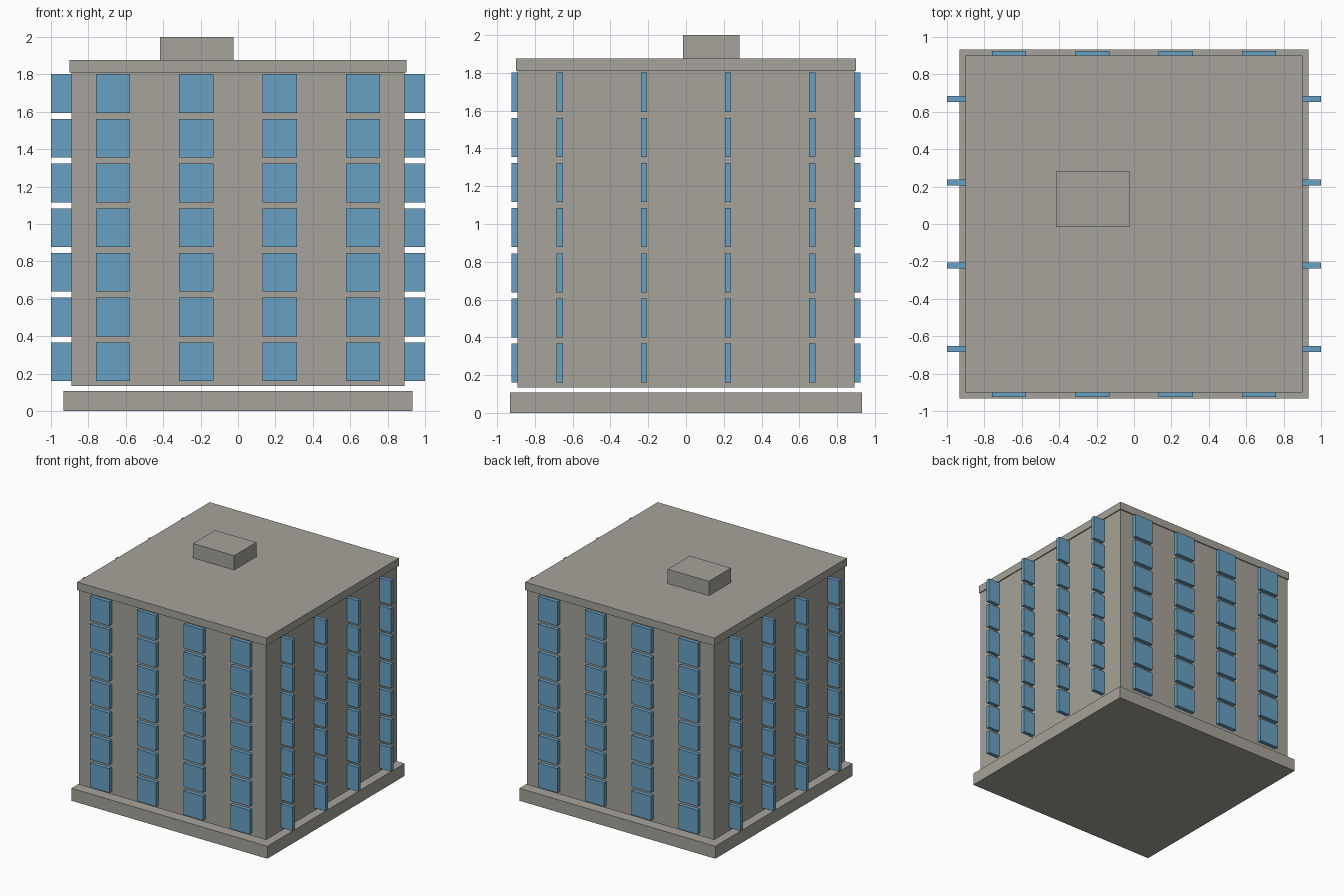
import bpy

if "Cube" in bpy.data.objects:
    bpy.data.objects.remove(bpy.data.objects["Cube"])


def material(name, color):
    m = bpy.data.materials.new(name)
    m.diffuse_color = (*color, 1.0)
    m.use_nodes = True
    m.node_tree.nodes["Principled BSDF"].inputs["Base Color"].default_value = m.diffuse_color
    return m


concrete = material("warm_grey_concrete", (0.381, 0.366, 0.319))
glass = material("blue_glass", (0.138, 0.352, 0.546))


def box(name, lo, hi, mat):
    """Axis-aligned box between two corners."""
    center = [(a + b) / 2 for a, b in zip(lo, hi)]
    bpy.ops.mesh.primitive_cube_add(size=1, location=center)
    ob = bpy.context.object
    ob.name = name
    ob.scale = [b - a for a, b in zip(lo, hi)]
    bpy.ops.object.transform_apply(location=False, rotation=False, scale=True)
    ob.data.materials.append(mat)
    return ob


# Main masses: the tower floats slightly above its base slab
box("base_slab", (-0.933, -0.933, 0), (0.933, 0.933, 0.107), concrete)
box("tower_body", (-0.891, -0.891, 0.134), (0.891, 0.891, 1.809), concrete)
box("roof_slab", (-0.90, -0.90, 1.809), (0.90, 0.90, 1.876), concrete)
box("rooftop_unit", (-0.417, -0.016, 1.876), (-0.025, 0.284, 2.0), concrete)

# Windows: identical blocks, the side ones stand out like fins
W, D, H = 0.183, 0.033, 0.207
WALL, PITCH, FLOOR = 0.9085, 0.4455, 0.239


def window(name, x, y, z):
    box(name, (x - W / 2, y - D / 2, z), (x + W / 2, y + D / 2, z + H), glass)


for floor in range(7):
    z = 0.160 + floor * FLOOR
    for col in range(4):
        p = (col - 1.5) * PITCH
        tag = f"{floor + 1}_{col + 1}"
        window("front_window_" + tag, p, -WALL, z)
        window("back_window_" + tag, p, WALL, z)
        window("left_window_" + tag, -WALL, p, z)
        window("right_window_" + tag, WALL, p, z)
